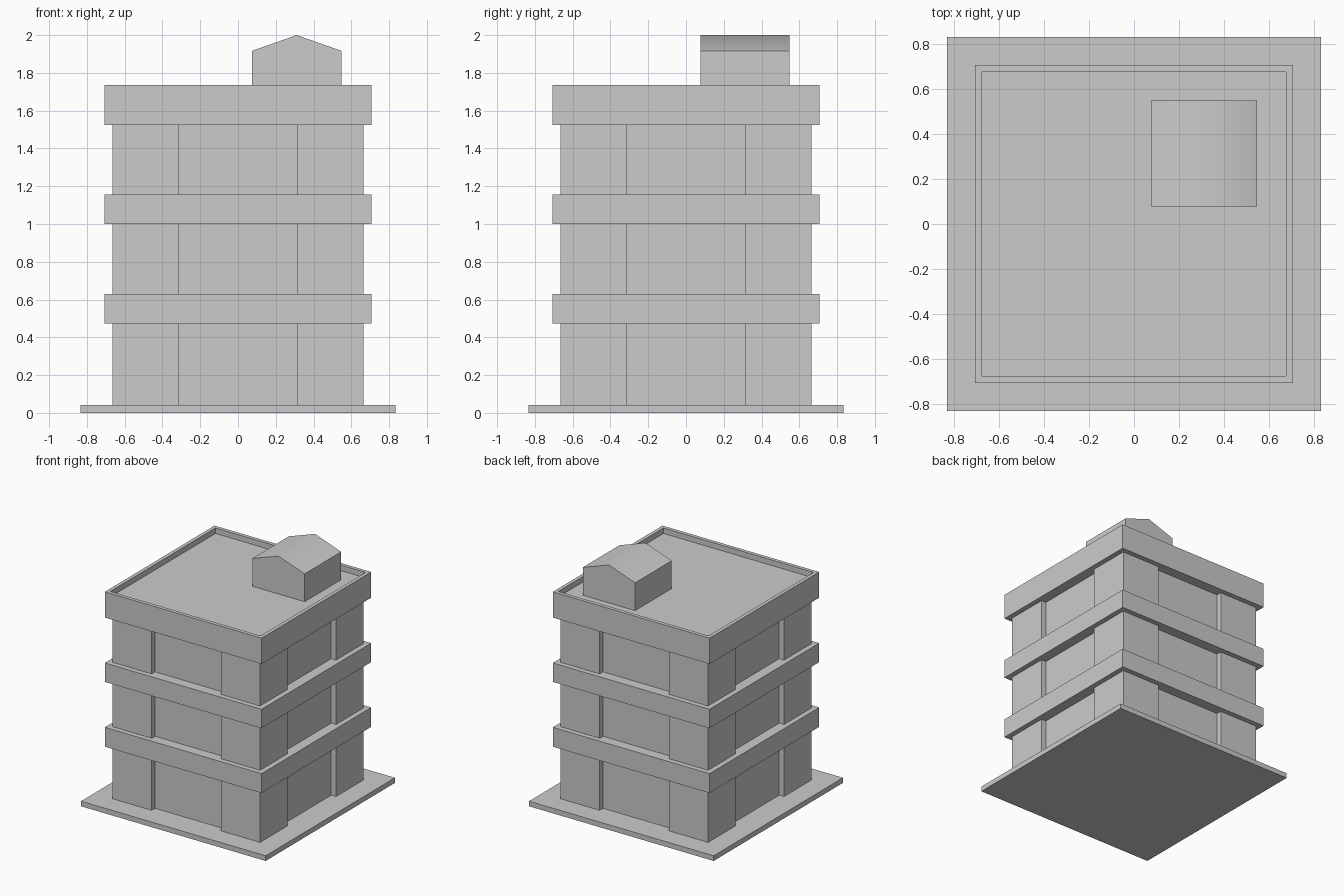
import bpy, bmesh
from math import radians
from mathutils import Matrix, Vector

if "Cube" in bpy.data.objects:
    bpy.data.objects.remove(bpy.data.objects["Cube"])


def finish(bm, name):
    bmesh.ops.recalc_face_normals(bm, faces=bm.faces)
    mesh = bpy.data.meshes.new(name)
    bm.to_mesh(mesh)
    bm.free()
    ob = bpy.data.objects.new(name, mesh)
    bpy.context.collection.objects.link(ob)
    return ob


def prism(name, points, direction, tray=None):
    """Extrude a closed outline; tray = (rim width, depth) sinks the top."""
    bm = bmesh.new()
    face = bm.faces.new([bm.verts.new(p) for p in points])
    ext = bmesh.ops.extrude_face_region(bm, geom=[face], use_keep_orig=True)["geom"]
    bmesh.ops.translate(bm, vec=direction,
                        verts=[g for g in ext if isinstance(g, bmesh.types.BMVert)])
    bmesh.ops.recalc_face_normals(bm, faces=bm.faces)
    if tray:
        top = max(bm.faces, key=lambda f: f.calc_center_median().z)
        bmesh.ops.inset_region(bm, faces=[top], thickness=tray[0])
        # duplicate the rim loop downwards to make the inner parapet walls
        ext = bmesh.ops.extrude_discrete_faces(bm, faces=[top])["faces"]
        bmesh.ops.translate(bm, vec=(0, 0, -tray[1]), verts=ext[0].verts)
    return finish(bm, name)


def slab(name, half, z0, z1, tray=None):
    corners = [(-half, -half, z0), (half, -half, z0), (half, half, z0), (-half, half, z0)]
    return prism(name, corners, (0, 0, z1 - z0), tray)


PIER, WALL, OPENING, BAND = 0.665, 0.622, 0.313, 0.707

# Ground slab
slab("base_slab", 0.833, 0, 0.042)

# Storeys: square plan with a shallow wall recess between the corner piers
side = [(-PIER, -PIER), (-OPENING, -PIER), (-OPENING, -WALL),
        (OPENING, -WALL), (OPENING, -PIER)]
for i, (z0, z1) in enumerate([(0.042, 0.472), (0.63, 1.0), (1.155, 1.525)]):
    outline = [Matrix.Rotation(radians(90 * q), 3, 'Z') @ Vector((x, y, z0))
               for q in range(4) for x, y in side]
    prism(f"storey_{i + 1}", outline, (0, 0, z1 - z0))

# Projecting floor bands and the roof with its parapet
slab("floor_band_1", BAND, 0.472, 0.63)
slab("floor_band_2", BAND, 1.0, 1.155)
slab("roof_parapet", BAND, 1.525, 1.735, tray=(0.042, 0.045))

# Gabled stair housing on the roof, softly shaded across the ridge
gable = [(0.075, 1.69), (0.547, 1.69), (0.547, 1.917), (0.311, 2.0), (0.075, 1.917)]
house = prism("stair_housing", [(x, 0.077, z) for x, z in gable], (0, 0.472, 0))
bpy.context.view_layer.objects.active = house
house.select_set(True)
bpy.ops.object.shade_smooth_by_angle(angle=radians(45))
